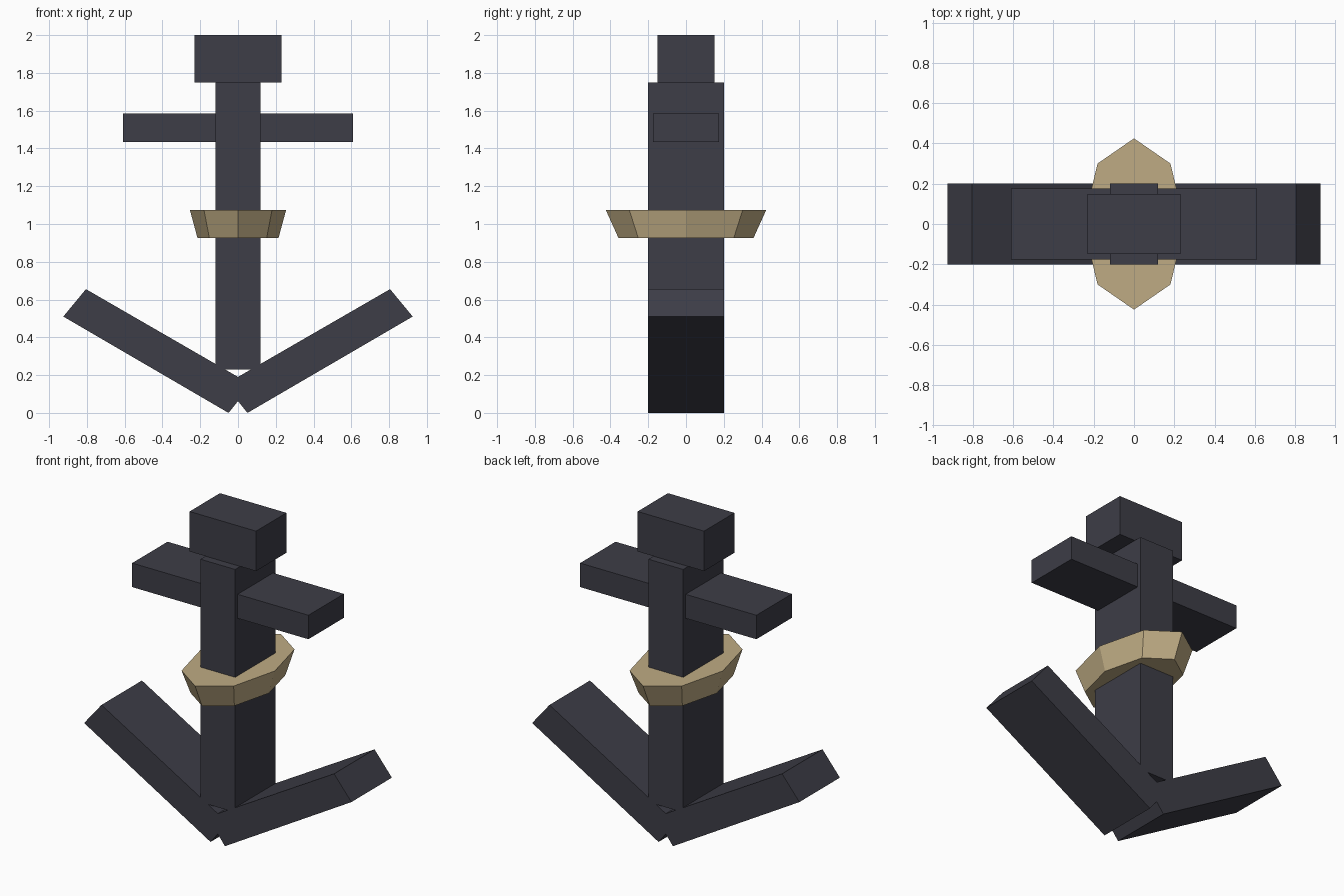
import bpy

cube = bpy.data.objects.get("Cube")
if cube:
    bpy.data.objects.remove(cube, do_unlink=True)


def make_material(name, color):
    mat = bpy.data.materials.new(name)
    mat.use_nodes = True
    mat.diffuse_color = color
    bsdf = next(n for n in mat.node_tree.nodes if n.type == 'BSDF_PRINCIPLED')
    bsdf.inputs["Base Color"].default_value = color
    return mat


iron = make_material("dark_iron", (0.047, 0.047, 0.063, 1))
rope = make_material("tan_rope", (0.52, 0.41, 0.23, 1))


def prism(name, profile, depth, mat):
    """Extrude an x-z outline (counter-clockwise from the front) along y."""
    n = len(profile)
    verts = [(x, y, z) for y in (-depth / 2, depth / 2) for x, z in profile]
    faces = [tuple(range(n)), tuple(reversed(range(n, 2 * n)))]
    for i in range(n):
        j = (i + 1) % n
        faces.append((j, i, i + n, j + n))
    mesh = bpy.data.meshes.new(name)
    mesh.from_pydata(verts, [], faces)
    mesh.materials.append(mat)
    obj = bpy.data.objects.new(name, mesh)
    bpy.context.collection.objects.link(obj)
    return obj


def block(name, half_width, depth, bottom, top):
    outline = [(-half_width, bottom), (half_width, bottom),
               (half_width, top), (-half_width, top)]
    return prism(name, outline, depth, iron)


# Upright shank, crossbar and head block
block("shank", 0.12, 0.4, 0.23, 1.75)
block("crossbar", 0.61, 0.35, 1.435, 1.585)
block("head_block", 0.23, 0.3, 1.75, 2.0)

# Slanted arms with skewed ends, mirrored about the shank
arm = [(0.05, 0.0), (0.925, 0.51), (0.805, 0.655), (-0.07, 0.15)]
prism("left_arm", arm, 0.4, iron)
prism("right_arm", [(-x, z) for x, z in reversed(arm)], 0.4, iron)

# Eight-sided flared rope collar, stretched front to back
bpy.ops.mesh.primitive_cone_add(vertices=8, radius1=0.84, radius2=1,
                                depth=0.15, location=(0, 0, 1.0))
collar = bpy.context.object
collar.name = "rope_collar"
collar.scale = (0.255, 0.425, 1)
collar.data.materials.append(rope)
